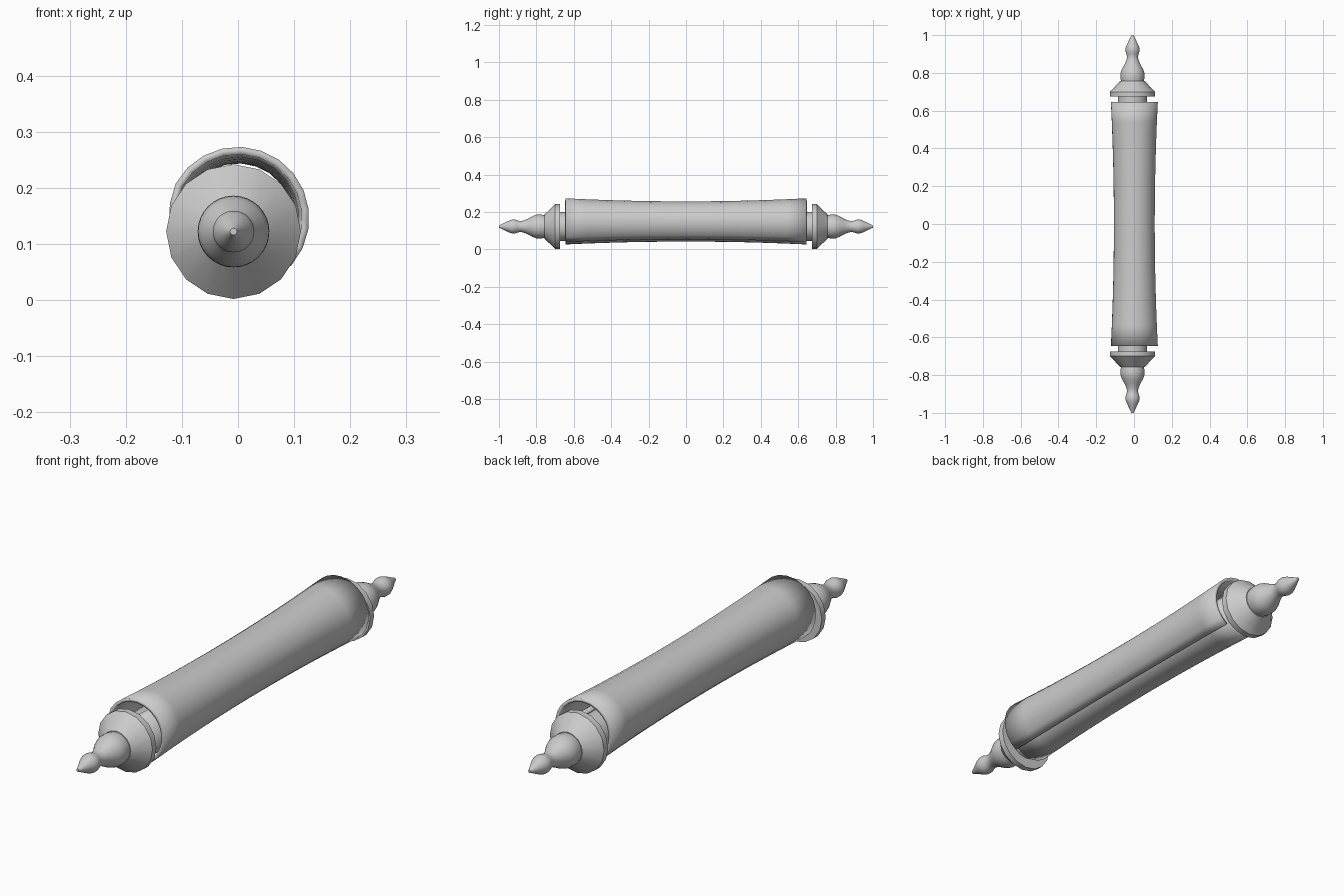
import bpy, bmesh, math

if "Cube" in bpy.data.objects:
    bpy.data.objects.remove(bpy.data.objects["Cube"])

CX, CZ = -0.008, 0.122      # rod axis


def finish(name, bm, angle=35):
    bmesh.ops.recalc_face_normals(bm, faces=bm.faces)
    me = bpy.data.meshes.new(name)
    bm.to_mesh(me)
    bm.free()
    ob = bpy.data.objects.new(name, me)
    bpy.context.collection.objects.link(ob)
    bpy.ops.object.select_all(action='DESELECT')
    ob.select_set(True)
    bpy.context.view_layer.objects.active = ob
    bpy.ops.object.shade_smooth_by_angle(angle=math.radians(angle))
    return ob


def lathe(name, profile, sides, sign=1):
    # turned part along y from (y, radius) pairs, with capped ends
    bm = bmesh.new()
    rings = []
    for y, r in profile:
        rings.append([bm.verts.new((CX + r * math.sin(2 * math.pi * i / sides), sign * y,
                                    CZ + r * math.cos(2 * math.pi * i / sides)))
                      for i in range(sides)])
    for a, b in zip(rings, rings[1:]):
        for i in range(sides):
            j = (i + 1) % sides
            bm.faces.new((a[i], a[j], b[j], b[i]))
    bm.faces.new(rings[0])
    bm.faces.new(rings[-1])
    return finish(name, bm)


# Central rod
lathe("rod", [(-0.68, 0.078), (0.68, 0.078)], 16)

# Collars and turned finials at both ends
collar = [(0.675, 0.12), (0.70, 0.12), (0.757, 0.064)]
finial = [(0.75, 0.059), (0.775, 0.064), (0.80, 0.063), (0.82, 0.056), (0.845, 0.042),
          (0.868, 0.032), (0.885, 0.029), (0.90, 0.032), (0.915, 0.037), (0.93, 0.037),
          (0.945, 0.032), (0.97, 0.020), (0.99, 0.010), (1.0, 0.006)]
for sign, end in ((-1, "front"), (1, "back")):
    lathe("collar_" + end, collar, 16, sign)
    lathe("finial_" + end, finial, 32, sign)

# Rolled sheet: spiral section, slightly waisted in the middle
SX, SZ, R = 0.0, 0.146, 0.127
STEP = math.radians(16)
bm = bmesh.new()
rows = []
NY = 12
for k in range(NY + 1):
    t = 2 * k / NY - 1
    s = 0.87 + 0.13 * t * t
    row = []
    for i in range(32):
        a = math.radians(-57) + i * STEP
        f = max(0.0, (i - 13) / 18)
        f = min(1.0, f * 1.6)
        r = R - 0.034 * f
        cx, cz = SX + (CX - SX) * f, SZ + (CZ - SZ) * f
        x, z = cx + r * math.cos(a), cz + r * math.sin(a)
        row.append(bm.verts.new((SX + (x - SX) * s, 0.645 * t, SZ + (z - SZ) * s)))
    rows.append(row)
for a, b in zip(rows, rows[1:]):
    for i in range(len(a) - 1):
        bm.faces.new((a[i], b[i], b[i + 1], a[i + 1]))
sheet = finish("rolled_sheet", bm)
# make the normals point away from the axis so thickness grows inward
me = sheet.data
p = me.polygons[8]
if p.normal.x * (p.center.x - SX) + p.normal.z * (p.center.z - SZ) < 0:
    me.flip_normals()
sol = sheet.modifiers.new("thickness", 'SOLIDIFY')
sol.thickness = 0.013
sol.offset = -1
